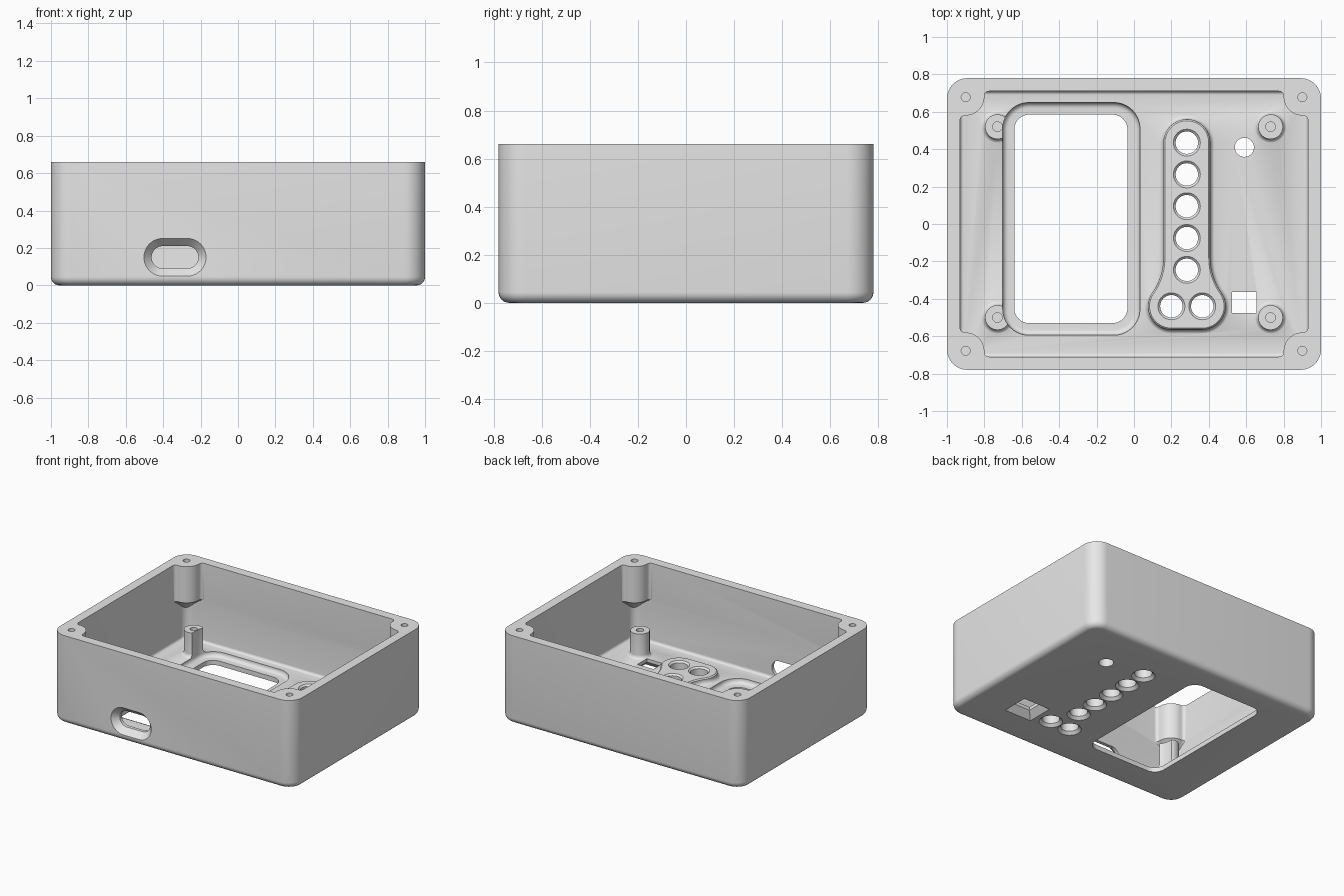
import bpy, bmesh, math
from math import sin, cos, pi

if "Cube" in bpy.data.objects:
    bpy.data.objects.remove(bpy.data.objects["Cube"])

FLOOR, TOP = 0.07, 0.66
PAD_TOP = 0.115

grey = bpy.data.materials.new("plain grey")
grey.diffuse_color = (0.8, 0.8, 0.8, 1)
grey.use_nodes = True
grey.node_tree.nodes["Principled BSDF"].inputs["Base Color"].default_value = grey.diffuse_color


def arc(cx, cy, r, a0, a1, n):
    """Points along an arc, angles in degrees."""
    steps = [math.radians(a0 + (a1 - a0) * i / n) for i in range(n + 1)]
    return [(cx + r * cos(a), cy + r * sin(a)) for a in steps]


def circle(cx, cy, r, n=40):
    return arc(cx, cy, r, 0, 360, n)[:-1]


def rounded_rect(cx, cy, hx, hy, r, n=10):
    pts = []
    for sx, sy, a in ((1, 1, 0), (-1, 1, 90), (-1, -1, 180), (1, -1, 270)):
        pts += arc(cx + sx * (hx - r), cy + sy * (hy - r), r, a, a + 90, n)
    return pts


def loft(name, levels, place=lambda u, v, w: (u, v, w)):
    """Closed solid through outlines of equal point count, each at a height."""
    bm = bmesh.new()
    rings = [[bm.verts.new(place(u, v, w)) for u, v in pts] for pts, w in levels]
    for a, b in zip(rings, rings[1:]):
        for i in range(len(a)):
            j = (i + 1) % len(a)
            bm.faces.new((a[i], a[j], b[j], b[i]))
    bm.faces.new(rings[0][::-1])
    bm.faces.new(rings[-1])
    bmesh.ops.recalc_face_normals(bm, faces=bm.faces)
    mesh = bpy.data.meshes.new(name)
    bm.to_mesh(mesh)
    bm.free()
    mesh.materials.append(grey)
    ob = bpy.data.objects.new(name, mesh)
    bpy.context.collection.objects.link(ob)
    return ob


def combine(target, tool, operation):
    mod = target.modifiers.new(operation.lower(), 'BOOLEAN')
    mod.operation, mod.object, mod.solver = operation, tool, 'EXACT'
    bpy.context.view_layer.objects.active = target
    bpy.ops.object.modifier_apply(modifier=mod.name)
    bpy.data.objects.remove(tool)


def cut(target, tool):
    combine(target, tool, 'DIFFERENCE')


def add(target, tool):
    combine(target, tool, 'UNION')


def round_bottom(shape, z, r, n=6):
    """Levels for a rounded lower edge; shape(d) is the outline inset by d."""
    angles = [pi / 2 * i / n for i in range(n + 1)]
    return [(shape(r * (1 - sin(a))), z + r * (1 - cos(a))) for a in angles]


# Outer shell with rounded underside
case = loft("case", round_bottom(
    lambda d: rounded_rect(0, 0, 1 - d, 0.78 - d, 0.11 - d), 0, 0.045)
    + [(rounded_rect(0, 0, 1, 0.78, 0.11), TOP)])

# Cavity, leaving screw posts in the corners that taper off below
cavity = loft("cavity", round_bottom(
    lambda d: rounded_rect(0, 0, 0.93 - d, 0.71 - d, 0.06 - d), FLOOR, 0.02)
    + [(rounded_rect(0, 0, 0.93, 0.71, 0.06), TOP + 0.05)])
post = ([(0.97, 0.75), (0.97, 0.555)] + arc(0.905, 0.555, 0.025, 0, 92.3, 5)
        + arc(0.9, 0.68, 0.1, 272.3, 177.7, 14)[1:-1]
        + arc(0.775, 0.685, 0.025, -2.3, 90, 5) + [(0.775, 0.75)])
corners = [(sx, sy) for sx in (-1, 1) for sy in (-1, 1)]
for sx, sy in corners:
    def scaled(f):
        return [(sx * (0.97 + (x - 0.97) * f), sy * (0.75 + (y - 0.75) * f))
                for x, y in post]
    cut(cavity, loft("post", [(scaled(0.2), 0.27), (scaled(1), 0.39),
                              (scaled(1), TOP + 0.1)]))
cut(case, cavity)


def base_fillet(shape, r=0.03, n=6):
    """Levels flaring out to the floor; shape(o) is the outline grown by o."""
    angles = [pi / 2 * i / n for i in range(n + 1)]
    return [(shape(r), FLOOR - 0.02)] + [
        (shape(r * (1 - sin(a))), FLOOR - 0.002 + r * (1 - cos(a))) for a in angles]


# Standoffs
standoffs = [(sx * 0.73, y) for sx in (-1, 1) for y in (0.52, -0.5)]
for x, y in standoffs:
    add(case, loft("standoff", base_fillet(lambda o: circle(x, y, 0.066 + o))
                   + [(circle(x, y, 0.066), 0.255)]))


# Raised button pad: narrow column that widens around the lower pair
def pad_outline(o):
    mid, dx, r, neck = 0.2825, 0.0825, 0.125, 0.326
    right = (arc(mid + dx, -0.44, r + o, -90, 35.2, 14)[:]
             + arc(mid + r + neck, -0.18, neck - o, 215.2, 180, 10)[1:]
             + arc(mid, 0.435, r + o, 0, 90, 12))
    return right + [(2 * mid - x, y) for x, y in right[-2::-1]]


add(case, loft("button_pad", base_fillet(pad_outline)
               + [(pad_outline(0), PAD_TOP - 0.008), (pad_outline(-0.008), PAD_TOP)]))

# Screen recess (also trims the left standoffs) and window opening
cut(case, loft("screen_recess", round_bottom(
    lambda d: rounded_rect(-0.335, 0.0275, 0.367 - d, 0.622 - d, 0.14 - d),
    0.035, 0.03) + [(rounded_rect(-0.335, 0.0275, 0.367, 0.622, 0.14), 0.4)]))
cut(case, loft("window", [(rounded_rect(-0.3375, 0.0275, 0.3025, 0.5575, 0.08), z)
                          for z in (-0.05, 0.2)]))

# Button holes, flared underneath and eased on top
buttons = [(0.2825, 0.435 - 0.17 * i) for i in range(5)] + [(0.2, -0.44), (0.365, -0.44)]
for x, y in buttons:
    profile = ((0.095, -0.015), (0.08, 0), (0.06, 0.02), (0.06, PAD_TOP - 0.012),
               (0.072, PAD_TOP), (0.087, PAD_TOP + 0.015))
    cut(case, loft("button_hole", [(circle(x, y, r), z) for r, z in profile]))

# Round hole and flared rectangular hole
cut(case, loft("round_hole", [(circle(0.59, 0.41, 0.051), z) for z in (-0.05, 0.2)]))


def rect(o):
    hx, hy = 0.066 + o, 0.056 + o
    return [(0.59 + sx * hx, -0.42 + sy * hy)
            for sx, sy in ((1, 1), (-1, 1), (-1, -1), (1, -1))]


cut(case, loft("switch_hole", [(rect(0.065), -0.02), (rect(0.045), 0),
                               (rect(0), 0.045), (rect(0), 0.2)]))

# Cable port through the front wall
cut(case, loft("cable_port", [
    (rounded_rect(-0.337, 0.15, 0.125 + o, 0.06 + o, 0.0599 + o), y)
    for o, y in ((0.08, -0.82), (0.041, -0.78), (0, -0.735), (0, -0.6))],
    lambda u, v, w: (u, w, v)))

# Screw holes in posts and standoffs
for sx, sy in corners:
    cut(case, loft("post_hole", [(circle(sx * 0.9, sy * 0.678, 0.024, 20), z)
                                 for z in (0.42, TOP + 0.05)]))
for x, y in standoffs:
    cut(case, loft("standoff_hole", [(circle(x, y, 0.026, 20), z) for z in (0.1, 0.3)]))

# Smooth curves, keep edges sharp
bpy.ops.object.select_all(action='DESELECT')
case.select_set(True)
bpy.context.view_layer.objects.active = case
bpy.ops.object.shade_smooth_by_angle(angle=math.radians(30))
